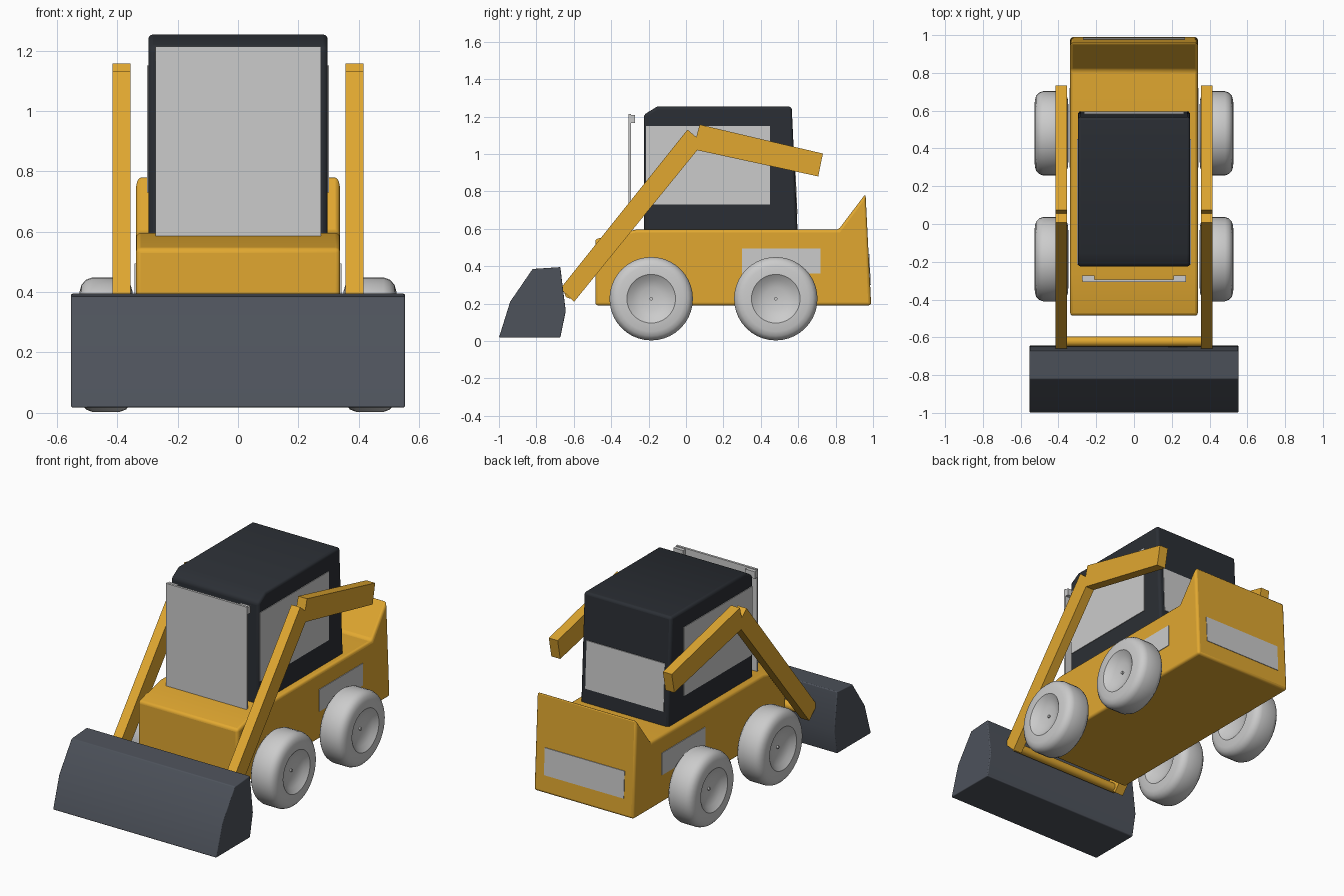
import bpy, bmesh, math

if "Cube" in bpy.data.objects:
    bpy.data.objects.remove(bpy.data.objects["Cube"])


def material(name, rgb):
    m = bpy.data.materials.new(name)
    m.diffuse_color = (*rgb, 1)
    m.use_nodes = True
    m.node_tree.nodes["Principled BSDF"].inputs["Base Color"].default_value = m.diffuse_color
    return m


YELLOW = material("yellow paint", (0.75, 0.39, 0.03))
DARK = material("dark cab", (0.024, 0.028, 0.035))
STEEL = material("bucket steel", (0.075, 0.085, 0.105))


def finish(name, bm, mat=None, bevel=0, mirror=False, smooth=False):
    bmesh.ops.recalc_face_normals(bm, faces=bm.faces)
    mesh = bpy.data.meshes.new(name)
    bm.to_mesh(mesh)
    bm.free()
    ob = bpy.data.objects.new(name, mesh)
    bpy.context.collection.objects.link(ob)
    if mat:
        mesh.materials.append(mat)
    if bevel:
        mod = ob.modifiers.new("bevel", 'BEVEL')
        mod.width, mod.segments = bevel, 3
        mod.limit_method, mod.angle_limit = 'ANGLE', math.radians(50)
    if mirror:
        ob.modifiers.new("mirror", 'MIRROR')
    if smooth or bevel:
        bpy.ops.object.select_all(action='DESELECT')
        ob.select_set(True)
        bpy.context.view_layer.objects.active = ob
        bpy.ops.object.shade_smooth_by_angle(angle=math.radians(32))
    return ob


def prism(name, yz, x0, x1, mat=None, bevel=0, mirror=False):
    """Side profile in (y, z), extruded across x."""
    bm = bmesh.new()
    face = bm.faces.new([bm.verts.new((x0, y, z)) for y, z in yz])
    new = bmesh.ops.extrude_face_region(bm, geom=[face])["geom"]
    bmesh.ops.translate(bm, vec=(x1 - x0, 0, 0),
                        verts=[v for v in new if isinstance(v, bmesh.types.BMVert)])
    return finish(name, bm, mat, bevel, mirror)


def box(name, x, y, z, mat=None, bevel=0, mirror=False):
    return prism(name, [(y[0], z[0]), (y[1], z[0]), (y[1], z[1]), (y[0], z[1])],
                 x[0], x[1], mat, bevel, mirror)


def lathe(name, profile, y, z, mat=None, mirror=False, steps=40):
    """Profile in (x, radius) spun around an axis parallel to x."""
    bm = bmesh.new()
    vs = [bm.verts.new((x, y, z + r)) for x, r in profile]
    edges = [bm.edges.new(p) for p in zip(vs, vs[1:])]
    bmesh.ops.spin(bm, geom=vs + edges, cent=(0, y, z), axis=(1, 0, 0),
                   angle=2 * math.pi, steps=steps)
    bmesh.ops.remove_doubles(bm, verts=bm.verts, dist=1e-4)
    return finish(name, bm, mat, 0, mirror, True)


# Chassis with sloping nose and raised rear counterweight
prism("chassis", [(-0.485, 0.19), (-0.485, 0.545), (-0.27, 0.595), (0.815, 0.595),
                  (0.96, 0.787), (0.99, 0.19)], -0.338, 0.338, YELLOW, 0.015)
box("side_vent", (0.33, 0.342), (0.30, 0.72), (0.36, 0.495), mirror=True)
prism("rear_grille", [(0.97, 0.30), (0.988, 0.30), (0.980, 0.465), (0.96, 0.465)],
      -0.27, 0.27)

# Cab and its windows
prism("cab", [(-0.225, 0.58), (-0.225, 1.21), (-0.155, 1.253), (0.565, 1.253),
              (0.597, 0.58)], -0.297, 0.297, DARK, 0.015)
box("side_window", (0.29, 0.301), (-0.215, 0.45), (0.73, 1.15), mirror=True)
prism("rear_window", [(0.57, 0.68), (0.596, 0.68), (0.583, 0.97), (0.56, 0.97)],
      -0.265, 0.265)

# Front door panel with its top brackets
box("front_door", (-0.273, 0.275), (-0.308, -0.294), (0.575, 1.213))
box("door_bracket", (0.21, 0.275), (-0.296, -0.272), (1.165, 1.208), mirror=True)

# Lift arms and the tube joining them
prism("lift_arm", [(-0.672, 0.28), (-0.598, 0.21), (0.06, 1.02), (0.707, 0.88),
                   (0.732, 1.002), (0.073, 1.157), (0.055, 1.09), (0.008, 1.13)],
      0.356, 0.416, YELLOW, 0, True)
lathe("cross_tube", [(-0.38, 0), (-0.38, 0.027), (0.38, 0.027), (0.38, 0)],
      -0.622, 0.255, YELLOW, steps=20)

# Bucket
prism("bucket", [(-1.0, 0.018), (-0.94, 0.21), (-0.82, 0.385), (-0.672, 0.395),
                 (-0.643, 0.16), (-0.672, 0.018)], -0.553, 0.553, STEEL, 0.005)

# Wheels: rounded tyre with a dished rim on both sides
half = [(0.05, 0), (0.055, 0.06), (0.068, 0.10), (0.088, 0.127), (0.09, 0.13),
        (0.088, 0.175), (0.081, 0.199), (0.066, 0.215), (0.045, 0.223)]
tyre = [(0.437 + x, r) for x, r in half] + [(0.437 - x, r) for x, r in reversed(half)]
hub = [(0.44, 0), (0.44, 0.009), (0.497, 0.009), (0.497, 0)]
for label, y in (("front", -0.186), ("rear", 0.48)):
    lathe(label + "_wheel", tyre, y, 0.226, mirror=True)
    lathe(label + "_hub", hub, y, 0.226, mirror=True, steps=12)
